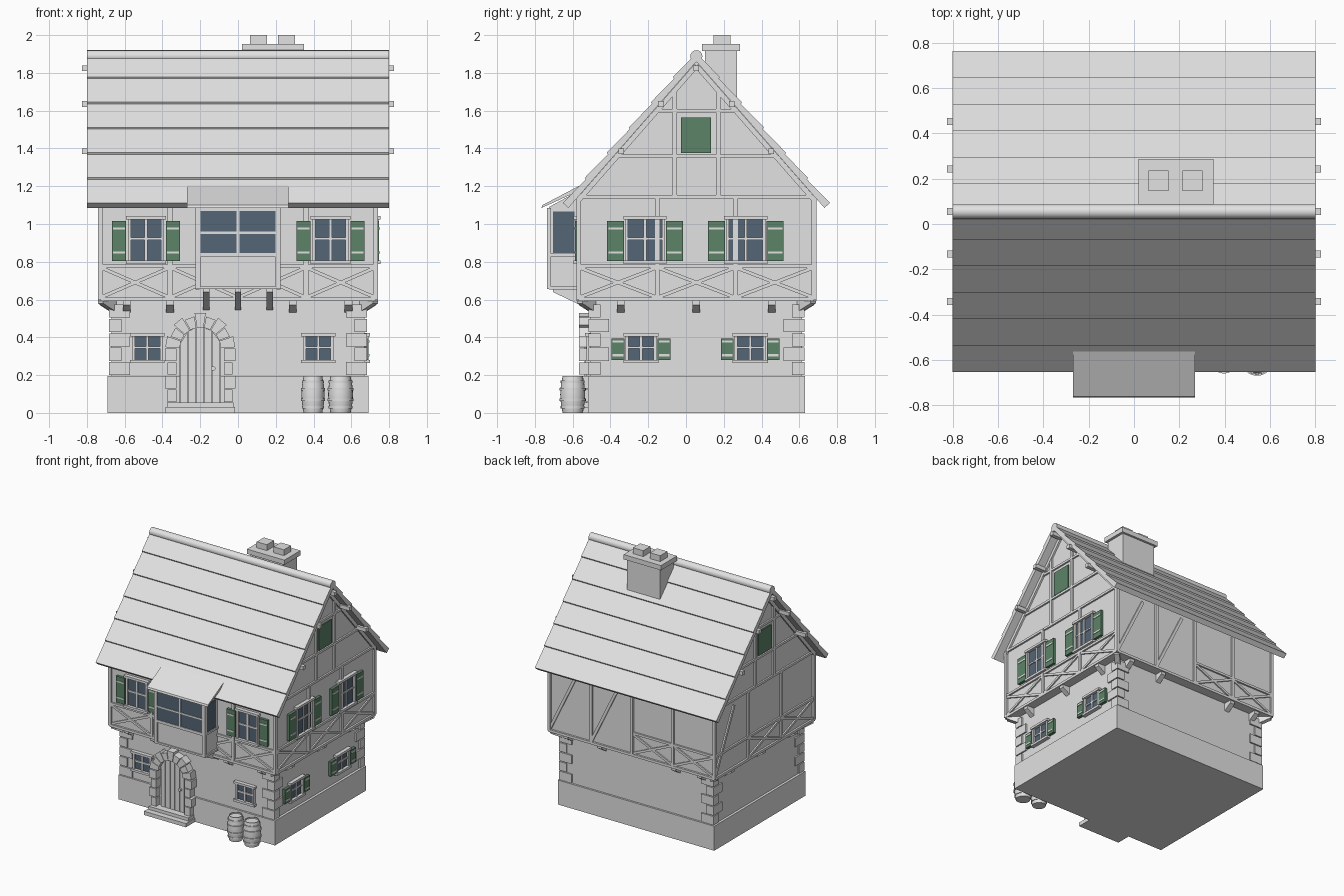
import bpy, bmesh, math

if "Cube" in bpy.data.objects:
    bpy.data.objects.remove(bpy.data.objects["Cube"])


def material(name, color):
    m = bpy.data.materials.new(name)
    m.use_nodes = True
    m.diffuse_color = (*color, 1)
    m.node_tree.nodes["Principled BSDF"].inputs["Base Color"].default_value = (*color, 1)
    return m


GRAY = material("pale gray", (0.76, 0.76, 0.76))
GREEN = material("shutter green", (0.11, 0.23, 0.14))
BLUE = material("glass blue", (0.09, 0.13, 0.18))
MID = 0.055          # y of the ridge
parts = {}           # name -> (bmesh, material)


def mesh(name, mat=GRAY):
    return parts.setdefault(name, (bmesh.new(), mat))[0]


def prism(name, place, pts, d0, d1, mat=GRAY):
    """Extrude a 2D outline from d0 to d1; place maps (u, z, d) to the world."""
    bm = mesh(name, mat)
    a = [bm.verts.new(place(u, z, d0)) for u, z in pts]
    b = [bm.verts.new(place(u, z, d1)) for u, z in pts]
    bm.faces.new(a)
    bm.faces.new(b[::-1])
    for i in range(len(a)):
        j = (i + 1) % len(a)
        bm.faces.new((a[i], b[i], b[j], a[j]))


def rect(name, place, u0, u1, z0, z1, d0, d1, mat=GRAY):
    prism(name, place, [(u0, z0), (u1, z0), (u1, z1), (u0, z1)], d0, d1, mat)


def bar(name, place, p, q, w, d):
    """Straight timber between two wall points."""
    l = math.dist(p, q)
    n, m = -(q[1] - p[1]) / l * w / 2, (q[0] - p[0]) / l * w / 2
    prism(name, place, [(p[0] + n, p[1] + m), (q[0] + n, q[1] + m),
                        (q[0] - n, q[1] - m), (p[0] - n, p[1] - m)], -0.01, d)


def lathe(name, profile, x, y, mat=GRAY, steps=24):
    bm = mesh(name, mat)
    vs = [bm.verts.new((x + r, y, z)) for r, z in profile]
    es = [bm.edges.new(e) for e in zip(vs, vs[1:])]
    bmesh.ops.spin(bm, geom=vs + es, cent=(x, y, 0), axis=(0, 0, 1),
                   angle=math.tau, steps=steps)
    bmesh.ops.remove_doubles(bm, verts=bm.verts, dist=0.0005)


def walls(hx, hy):
    """Wall frames for a storey with the given half sizes."""
    return {"front": lambda u, z, d: (u, MID - hy - d, z),
            "back": lambda u, z, d: (u, MID + hy + d, z),
            "left": lambda u, z, d: (hx + d, u, z),
            "right": lambda u, z, d: (-hx - d, u, z)}


section = lambda u, z, d: (d, u, z)
low, up = walls(0.67, 0.56), walls(0.725, 0.62)

# Main bodies
rect("plinth", section, MID - 0.575, MID + 0.575, 0, 0.195, -0.69, 0.69)
rect("stone_storey", section, MID - 0.56, MID + 0.56, 0.1, 0.62, -0.67, 0.67)
prism("upper_storey", section, [(MID - 0.62, 0.592), (MID + 0.62, 0.592), (MID + 0.62, 1.155),
                                (MID, 1.86), (MID - 0.62, 1.155)], -0.725, 0.725)

# Roof with six overlapping courses on each slope
SLOPE = math.hypot(0.7, 0.8)
for s in (-1, 1):
    def on_slope(t, off, s=s):
        return (MID + s * (0.7 * t + 0.8 / SLOPE * off), 1.905 - 0.8 * t + 0.7 / SLOPE * off)
    outline = [(MID, 1.86), (MID, 1.905)]
    for i in range(6):
        outline += [on_slope((i + 0.02) / 6, 0), on_slope((i + 1) / 6, 0.01)]
    outline.append(on_slope(1, -0.03))
    prism("roof", section, outline, -0.8, 0.8)
ring = [(MID + 0.032 * math.cos(a * math.tau / 16), 1.888 + 0.032 * math.sin(a * math.tau / 16))
        for a in range(16)]
prism("ridge_roll", section, ring, -0.8, 0.8)
for off, z in ((0, 1.825), (0.187, 1.635), (0.397, 1.385)):
    for y in {MID - off, MID + off}:
        rect("purlins", section, y - 0.015, y + 0.015, z - 0.015, z + 0.015, -0.825, 0.825)

# Chimney
rect("chimney", section, 0.1, 0.27, 1.55, 1.92, 0.04, 0.33)
rect("chimney_cap", section, 0.085, 0.287, 1.915, 1.953, 0.02, 0.35)
for x in (0.108, 0.258):
    rect("chimney_pots", section, 0.145, 0.235, 1.95, 2.0, x - 0.045, x + 0.045)


# Timber framing
def cross_braces(place, u0, u1):
    bar("cross_braces", place, (u0, 0.61), (u1, 0.77), 0.018, 0.010)
    bar("cross_braces", place, (u0, 0.77), (u1, 0.61), 0.018, 0.011)


long_posts = (-0.728, -0.36, 0, 0.36, 0.728)
gable_posts = (MID - 0.623, -0.152, 0.262, MID + 0.623)
for side, place in up.items():
    posts = long_posts if side in ("front", "back") else gable_posts
    for u in posts:
        bar("posts", place, (u, 0.6), (u, 1.15), 0.024, 0.014)
    rail = (posts[0], posts[2]) if side == "back" else (posts[0], posts[-1])
    bar("sill_beams", place, (posts[0], 0.602), (posts[-1], 0.602), 0.02, 0.015)
    bar("mid_rails", place, (rail[0], 0.777), (rail[1], 0.777), 0.018, 0.013)
    for u0, u1 in zip(posts, posts[1:]):
        if (side == "back" and u0 >= 0) or (side == "right" and u0 > 0.2):
            bar("long_braces", place, (u1, 0.61), (u1 - 0.24, 1.1), 0.022, 0.011)
        else:
            cross_braces(place, u0, u1)

# Gable timbers and hatch
for side in ("left", "right"):
    place = up[side]
    for z, half in ((1.145, 0.62), (1.36, 0.43), (1.6, 0.22)):
        bar("gable_rails", place, (MID - half, z), (MID + half, z), 0.018, 0.013)
    for s in (-1, 1):
        bar("gable_posts", place, (MID + s * 0.115, 1.15), (MID + s * 0.115, 1.715), 0.024, 0.012)
        bar("rafters", place, (MID, 1.838), (MID + s * 0.62, 1.13), 0.026, 0.014)
    rect("gable_hatch", place, -0.026, 0.133, 1.375, 1.565, 0, 0.009, GREEN)


# Windows
def window(place, u, z0, z1, h, near=0, far=0):
    rect("window_glass", place, u - h, u + h, z0, z1, -0.005, 0.007, BLUE)
    for s in (-1, 1):
        bar("window_frames", place, (u + s * (h + 0.007), z0), (u + s * (h + 0.007), z1), 0.016, 0.022)
    bar("window_frames", place, (u, z0), (u, z1), 0.014, 0.015)
    zm = z0 + (z1 - z0) * 0.53
    bar("window_frames", place, (u - h, zm), (u + h, zm), 0.012, 0.015)
    for z in (z0 - 0.008, z1 + 0.008):
        bar("window_sills", place, (u - h - 0.025, z), (u + h + 0.025, z), 0.018, 0.03)
    if far:
        for s in (-1, 1):
            a, b = sorted((u + s * near, u + s * far))
            rect("shutters", place, a, b, z0, z1 - 0.01, 0, 0.022, GREEN)
            for z in (z0 + 0.2 * (z1 - z0), z0 + 0.78 * (z1 - z0)):
                rect("shutter_battens", place, a + 0.006, b - 0.006, z - 0.006, z + 0.006, 0, 0.026)


for u in (-0.487, 0.49):
    window(up["front"], u, 0.805, 1.025, 0.08, 0.105, 0.18)
for u in (-0.217, 0.317):
    window(up["left"], u, 0.805, 1.025, 0.09, 0.11, 0.2)
for u in (-0.48, 0.425):
    window(low["front"], u, 0.28, 0.405, 0.067)
for u in (-0.238, 0.34):
    window(low["left"], u, 0.28, 0.405, 0.068, 0.088, 0.156)

# Oriel bay
prism("bay_body", section, [(-0.725, 0.655), (-0.725, 1.09), (-0.56, 1.18), (-0.56, 0.655)], -0.215, 0.215)
prism("bay_roof", section, [(-0.765, 1.085), (-0.76, 1.1), (-0.535, 1.218), (-0.535, 1.19)], -0.27, 0.268)
bay = walls(0.215, 0.78)
rect("bay_glass", bay["front"], -0.2, 0.2, 0.845, 1.07, 0, 0.005, BLUE)
for x in (-0.212, 0.212):
    bar("bay_frame", bay["front"], (x, 0.655), (x, 1.085), 0.026, 0.01)
bar("bay_frame", bay["front"], (0, 0.845), (0, 1.07), 0.014, 0.009)
for z, w in ((0.662, 0.014), (0.835, 0.022), (0.953, 0.012), (1.078, 0.016)):
    bar("bay_frame", bay["front"], (-0.22, z), (0.22, z), w, 0.009)
for side in ("left", "right"):
    rect("bay_glass", bay[side], -0.705, -0.59, 0.845, 1.065, 0, 0.005, BLUE)
    for z in (0.662, 0.835):
        bar("bay_frame", bay[side], (-0.725, z), (-0.565, z), 0.016, 0.01)


# Brackets under the jetty and the bay
def bracket(place, u, profile, w=0.02):
    prism("brackets", lambda a, b, c: place(u + c, b, a), profile, -w, w)


wedge = [(-0.01, 0.525), (-0.01, 0.595), (0.062, 0.595), (0.062, 0.57)]
for side, place in low.items():
    spots = (-0.345, MID, 0.455) if side in ("left", "right") else (-0.59, -0.36, 0.29, 0.585)
    for u in spots:
        bracket(place, u, wedge)
for x in (-0.167, 0, 0.167):
    bracket(low["front"], x, [(-0.01, 0.54), (-0.01, 0.66), (0.2, 0.66), (0.2, 0.64)], 0.017)
for sx in (-1, 1):
    for sy in (-1, 1):
        def diagonal(u, z, d, sx=sx, sy=sy):
            return (sx * (0.665 + 0.7 * d + 0.7 * u), MID + sy * (0.555 + 0.7 * d - 0.7 * u), z)
        bracket(diagonal, 0, [(-0.02, 0.53), (-0.02, 0.595), (0.09, 0.595), (0.09, 0.58)])
        # Corner stones
        for i in range(5):
            a, b = (0.11, 0.065) if i % 2 == 0 else (0.065, 0.11)
            z = 0.2 + 0.076 * i
            xs = sorted((sx * 0.682, sx * (0.682 - a)))
            ys = sorted((MID + sy * 0.572, MID + sy * (0.572 - b)))
            rect("corner_stones", section, *ys, z, z + 0.069, *xs)

# Arched door with stone surround
DOOR, SPRING, place = -0.2, 0.345, low["front"]
arc = [(DOOR + 0.11 * math.cos(a * math.pi / 12), SPRING + 0.11 * math.sin(a * math.pi / 12))
       for a in range(13)]
prism("door", place, [(DOOR - 0.11, 0.05), (DOOR + 0.11, 0.05)] + arc, 0, 0.024)
for i in range(5):
    u0, u1 = DOOR - 0.105 + i * 0.042, DOOR - 0.067 + i * 0.042
    tops = [SPRING + math.sqrt(max(0, 0.108 ** 2 - (u - DOOR) ** 2)) for u in (u0, u1)]
    prism("door_planks", place, [(u0, 0.055), (u1, 0.055), (u1, tops[1]), (u0, tops[0])], 0.01, 0.032)
prism("door_knob", place, [(DOOR + 0.07 + 0.012 * math.cos(k * math.pi / 4),
                            0.235 + 0.012 * math.sin(k * math.pi / 4)) for k in range(8)], 0.03, 0.05)
for i in range(9):
    a0, a1 = (math.pi * (i + k) / 9 for k in (0.04, 0.96))
    r = 0.185 if i % 2 == 0 else 0.168
    prism("door_arch", place, [(DOOR + q * math.cos(a), SPRING + q * math.sin(a))
                               for q, a in ((0.108, a0), (r, a0), (r, a1), (0.108, a1))], 0, 0.062)
for i in range(4):
    for s in (-1, 1):
        a, b = sorted((DOOR + s * 0.125, DOOR + s * (0.187 if i % 2 else 0.172)))
        rect("door_jambs", place, a, b, 0.058 + i * 0.072, 0.124 + i * 0.072, 0, 0.062)
rect("door_step", place, -0.385, -0.015, 0, 0.03, 0, 0.13)
rect("door_step", place, -0.375, -0.025, 0.03, 0.055, 0, 0.085)

# Barrels
for x, y, r in ((0.397, -0.595, 0.063), (0.543, -0.6, 0.068)):
    lathe("barrels", [(0, 0), (r * 0.78, 0), (r * 0.92, 0.05), (r * 0.97, 0.097), (r * 0.92, 0.145),
                      (r * 0.78, 0.195), (r * 0.7, 0.195), (r * 0.7, 0.185), (0, 0.185)], x, y)
    for z, k in ((0.03, 0.9), (0.07, 0.99), (0.125, 0.99), (0.165, 0.9)):
        h = k * r
        lathe("barrel_hoops", [(h - 0.01, z - 0.006), (h + 0.002, z - 0.006), (h + 0.002, z + 0.006),
                               (h - 0.01, z + 0.006), (h - 0.01, z - 0.006)], x, y)

# Turn every part into an object
for name, (bm, mat) in parts.items():
    bmesh.ops.recalc_face_normals(bm, faces=bm.faces)
    data = bpy.data.meshes.new(name)
    bm.to_mesh(data)
    bm.free()
    data.materials.append(mat)
    obj = bpy.data.objects.new(name, data)
    bpy.context.collection.objects.link(obj)
    if name in ("ridge_roll", "barrels", "barrel_hoops"):
        bpy.ops.object.select_all(action="DESELECT")
        obj.select_set(True)
        bpy.context.view_layer.objects.active = obj
        bpy.ops.object.shade_smooth_by_angle(angle=math.radians(40))
